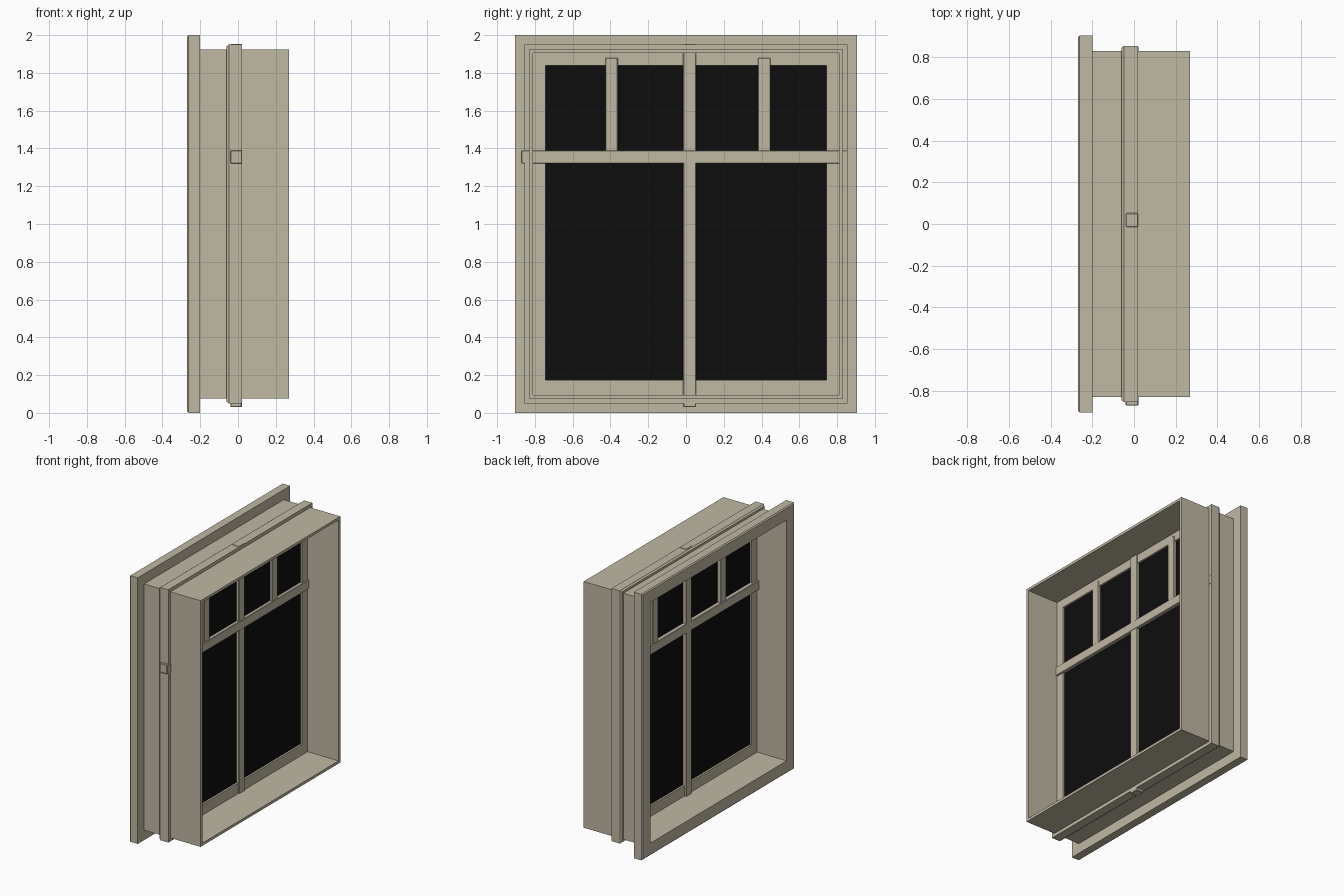
import bpy, bmesh

cube = bpy.data.objects.get("Cube")
if cube:
    bpy.data.objects.remove(cube, do_unlink=True)


def make_material(name, rgb):
    mat = bpy.data.materials.new(name)
    mat.use_nodes = True
    colour = (*rgb, 1)
    mat.diffuse_color = colour
    bsdf = next(n for n in mat.node_tree.nodes if n.type == 'BSDF_PRINCIPLED')
    bsdf.inputs["Base Color"].default_value = colour
    return mat


beige = make_material("beige paint", (0.53, 0.48, 0.37))
black = make_material("black glass", (0.004, 0.004, 0.004))

MID_Z = 1.0      # height of the window centre
EXTRA = 0.095    # half height minus half width


def finish(name, bm, mat):
    bmesh.ops.recalc_face_normals(bm, faces=bm.faces[:])
    mesh = bpy.data.meshes.new(name)
    bm.to_mesh(mesh)
    bm.free()
    mesh.materials.append(mat)
    obj = bpy.data.objects.new(name, mesh)
    bpy.context.collection.objects.link(obj)
    return obj


def frame(name, profile):
    """Sweep a closed (x, half width) profile around a mitred rectangle."""
    bm = bmesh.new()
    corners = [(-1, -1), (1, -1), (1, 1), (-1, 1)]
    loops = [[bm.verts.new((x, sy * r, MID_Z + sz * (r + EXTRA)))
              for x, r in profile] for sy, sz in corners]
    n = len(profile)
    for i in range(4):
        a, b = loops[i], loops[(i + 1) % 4]
        for j in range(n):
            k = (j + 1) % n
            bm.faces.new((a[j], a[k], b[k], b[j]))
    return finish(name, bm, beige)


def block(name, x, y, z, mat=beige, bevel=0):
    """Box spanning the given (low, high) ranges."""
    bm = bmesh.new()
    bmesh.ops.create_cube(bm, size=1)
    for v in bm.verts:
        v.co = [lo + (c + 0.5) * (hi - lo) for c, (lo, hi) in zip(v.co, (x, y, z))]
    obj = finish(name, bm, mat)
    if bevel:
        mod = obj.modifiers.new("edge", 'BEVEL')
        mod.width = bevel
        mod.segments = 1
    return obj


# Surround: trim plate, deep box and the raised band around it
frame("outer_trim", [(-0.27, 0.81), (-0.27, 0.897), (-0.262, 0.905),
                     (-0.20, 0.905), (-0.20, 0.81)])
frame("deep_casing", [(-0.20, 0.81), (-0.20, 0.83), (0.27, 0.83), (0.27, 0.81)])
frame("raised_band", [(-0.06, 0.825), (-0.06, 0.846), (-0.048, 0.855),
                      (0.02, 0.855), (0.02, 0.825)])

# Sash and its deeper bottom rail
frame("sash", [(-0.025, 0.745), (-0.025, 0.82), (0.012, 0.82), (0.012, 0.745)])
block("bottom_rail", (-0.025, 0.012), (-0.75, 0.75), (0.14, 0.175))

# Glass pane
block("glass", (-0.011, -0.002), (-0.76, 0.76), (0.15, 1.85), black)

# Glazing bars; the two main ones run through the casing
block("centre_bar", (-0.04, 0.02), (-0.015, 0.053), (0.03, 1.953), bevel=0.004)
block("cross_bar", (-0.04, 0.022), (-0.873, 0.853), (1.32, 1.39), bevel=0.004)
for side, y in (("right", -0.427), ("left", 0.382)):
    block("upper_bar_" + side, (-0.036, 0.017), (y, y + 0.066), (1.36, 1.88), bevel=0.003)
